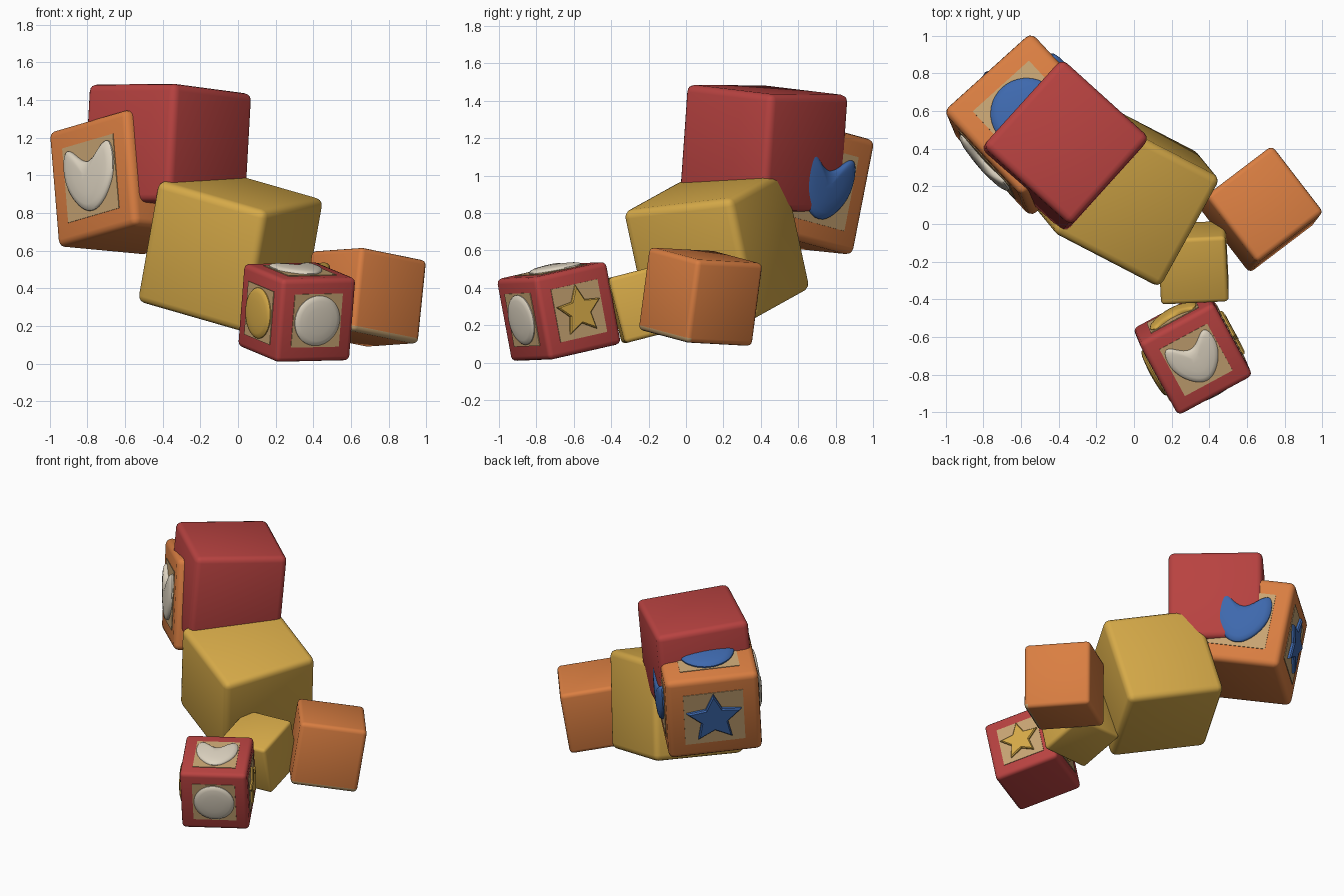
import bpy, bmesh, math
from mathutils import Vector, Matrix

old = bpy.data.objects.get("Cube")
if old:
    bpy.data.objects.remove(old, do_unlink=True)


def material(name, rgb):
    m = bpy.data.materials.new(name)
    m.use_nodes = True
    m.diffuse_color = (*rgb, 1)
    bsdf = next(n for n in m.node_tree.nodes if n.type == 'BSDF_PRINCIPLED')
    bsdf.inputs["Base Color"].default_value = (*rgb, 1)
    bsdf.inputs["Roughness"].default_value = 0.7
    return m


RED = material("red paint", (0.48, 0.055, 0.052))
ORANGE = material("orange paint", (0.70, 0.21, 0.054))
YELLOW = material("yellow paint", (0.67, 0.40, 0.065))
BLUE = material("blue paint", (0.048, 0.14, 0.42))
CREAM = material("cream paint", (0.72, 0.65, 0.53))
WOOD = material("bare wood", (0.57, 0.37, 0.17))


def frame(side, up, origin):
    """Right-handed frame whose x follows side and z follows up."""
    z = Vector(up).normalized()
    x = Vector(side)
    x = (x - z * x.dot(z)).normalized()
    m = Matrix((x, z.cross(x), z)).transposed().to_4x4()
    m.translation = origin
    return m


def finish(name, bm, mats, matrix, angle):
    bmesh.ops.recalc_face_normals(bm, faces=bm.faces)
    me = bpy.data.meshes.new(name)
    bm.to_mesh(me)
    bm.free()
    ob = bpy.data.objects.new(name, me)
    bpy.context.collection.objects.link(ob)
    for m in mats:
        me.materials.append(m)
    ob.matrix_world = matrix
    bpy.ops.object.select_all(action='DESELECT')
    ob.select_set(True)
    bpy.context.view_layer.objects.active = ob
    bpy.ops.object.shade_smooth_by_angle(angle=math.radians(angle))
    return ob


def block(name, paint, centre, size, side, up, worn=()):
    """Rounded cube; worn lists pairs of local directions whose shared edge is bare."""
    bm = bmesh.new()
    bmesh.ops.create_cube(bm, size=size)
    bmesh.ops.bevel(bm, geom=bm.edges[:], offset=size * 0.062, segments=3,
                    profile=0.5, affect='EDGES')
    bm.normal_update()
    for f in bm.faces:
        for a, b in worn:
            if f.normal.dot(Vector(a)) > 0.2 and f.normal.dot(Vector(b)) > 0.2:
                f.material_index = 1
    matrix = frame(side, up, centre)
    finish(name, bm, [paint, WOOD], matrix, 35)
    return matrix


# Outlines of the raised shapes, in units of the block size
def circle_outline():
    return [Vector((0.3 * math.cos(a), 0.3 * math.sin(a)))
            for a in (math.tau * i / 40 for i in range(40))]


def star_outline():
    return [Vector((-math.sin(a), math.cos(a))) * (0.15 if i % 2 else 0.31)
            for i, a in enumerate(math.pi * i / 5 for i in range(10))]


def heart_outline():
    pts = []
    for i in range(48):
        t = math.tau * i / 48
        y = (13 * math.cos(t) - 5 * math.cos(2 * t)
             - 2 * math.cos(3 * t) - math.cos(4 * t))
        pts.append(Vector((16 * math.sin(t), y + 2.5)) * 0.0192)
    return pts


# shape: outline, then (scale, height) of each ring from base to crown
DOME = [(1, 0), (1, 0.02), (0.95, 0.036), (0.8, 0.05), (0.5, 0.06), (0.2, 0.065)]
SHAPES = {
    "circle": (circle_outline, DOME),
    "heart": (heart_outline, DOME),
    "star": (star_outline, [(1, 0), (1, 0.03), (0.9, 0.045)]),
}


def decorate(name, matrix, size, normal, up, shape, paint):
    """Bare wood panel with a raised shape on one side of a block."""
    n, u = Vector(normal), Vector(up)
    face = matrix @ frame(u.cross(n), n, n * size / 2)

    bm = bmesh.new()
    bmesh.ops.create_cube(bm, size=1)
    bmesh.ops.scale(bm, vec=(size * 0.64, size * 0.64, 0.008), verts=bm.verts)
    finish(f"{name}_panel", bm, [WOOD], face, 30)

    make, rings = SHAPES[shape]
    outline = make()
    bm = bmesh.new()
    loops = [[bm.verts.new((p.x * s * size, p.y * s * size, h * size)) for p in outline]
             for s, h in rings]
    count = len(outline)
    for lo, hi in zip(loops, loops[1:]):
        for i in range(count):
            j = (i + 1) % count
            bm.faces.new((lo[i], lo[j], hi[j], hi[i]))
    bm.faces.new(loops[0][::-1])
    bm.faces.new(loops[-1])
    finish(f"{name}_{shape}", bm, [paint], face, 40)


X, Y, Z = (1, 0, 0), (0, 1, 0), (0, 0, 1)
NX, NY, NZ = (-1, 0, 0), (0, -1, 0), (0, 0, -1)

# Plain blocks
block("large_yellow_block", YELLOW, (-0.04, 0.165, 0.60), 0.67,
      (0.86, -0.446, -0.248), (0.17, -0.208, 0.965))
block("large_red_block", RED, (-0.375, 0.415, 1.145), 0.63,
      (0.67, 0.74, -0.088), (0.055, 0.069, 0.99))
block("small_orange_block", ORANGE, (0.673, 0.078, 0.352), 0.45,
      (0.79, 0.60, -0.16), (0.10, 0.13, 0.98),
      worn=[(NX, NZ), (NY, NZ)])
block("small_yellow_block", YELLOW, (0.315, -0.205, 0.32), 0.36,
      (0.99, 0.05, 0), (0, -0.25, 0.97))

# Large decorated block
size = 0.63
m = block("large_orange_block", ORANGE, (-0.547, 0.527, 0.962), size,
          (0.667, -0.72, 0.186), (-0.08, 0.19, 0.975))
decorate("orange_front", m, size, NY, Z, "heart", CREAM)
decorate("orange_back", m, size, Y, Z, "heart", BLUE)
decorate("orange_top", m, size, Z, Y, "circle", BLUE)
decorate("orange_side", m, size, NX, Z, "star", BLUE)

# Small decorated block
size = 0.45
m = block("small_red_block", RED, (0.312, -0.68, 0.273), size,
          (0.88, 0.475, 0.02), (0.076, -0.182, 0.98))
decorate("red_top", m, size, Z, Y, "heart", CREAM)
decorate("red_front", m, size, NY, Z, "circle", CREAM)
decorate("red_back", m, size, Y, Z, "heart", YELLOW)
decorate("red_left", m, size, X, Z, "star", YELLOW)
decorate("red_right", m, size, NX, Z, "circle", YELLOW)
